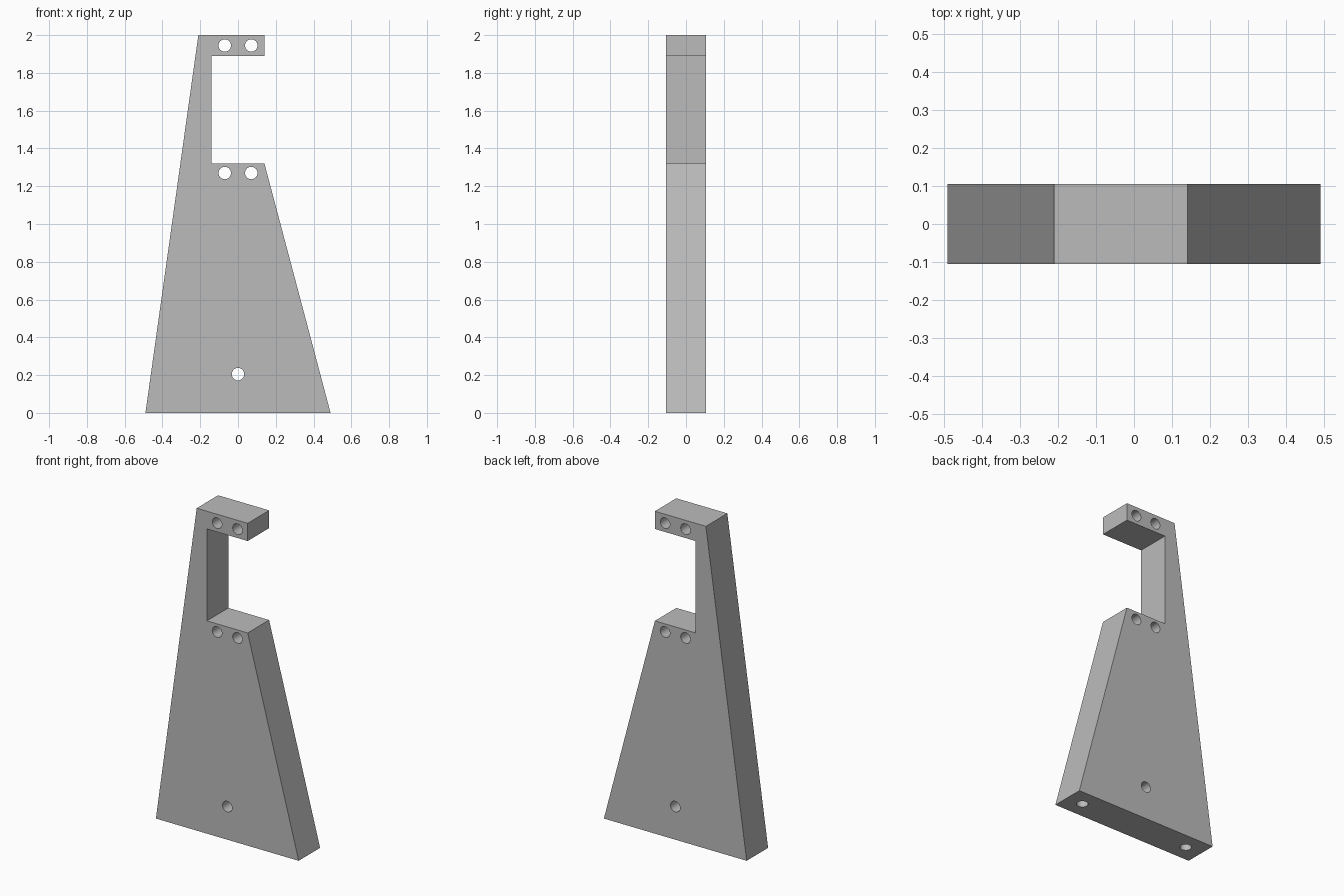
import bpy, bmesh, math

cube = bpy.data.objects.get("Cube")
if cube:
    bpy.data.objects.remove(cube, do_unlink=True)

HALF_DEPTH = 0.105
HOLE_RADIUS = 0.033

grey = bpy.data.materials.new("mid_grey")
grey.use_nodes = True
grey.diffuse_color = (0.5, 0.5, 0.5, 1)
grey.node_tree.nodes["Principled BSDF"].inputs["Base Color"].default_value = (0.5, 0.5, 0.5, 1)

# Bracket plate: tapered outline with a notch, extruded front to back
outline = [(-0.49, 0), (0.49, 0), (0.14, 1.32), (-0.14, 1.32),
           (-0.14, 1.89), (0.14, 1.89), (0.14, 2), (-0.21, 2)]
bm = bmesh.new()
face = bm.faces.new([bm.verts.new((x, -HALF_DEPTH, z)) for x, z in outline])
extruded = bmesh.ops.extrude_face_region(bm, geom=[face])["geom"]
bmesh.ops.translate(bm, vec=(0, 2 * HALF_DEPTH, 0),
                    verts=[v for v in extruded if isinstance(v, bmesh.types.BMVert)])
bmesh.ops.recalc_face_normals(bm, faces=bm.faces)
mesh = bpy.data.meshes.new("bracket_plate")
bm.to_mesh(mesh)
bm.free()
mesh.materials.append(grey)
plate = bpy.data.objects.new("bracket_plate", mesh)
bpy.context.collection.objects.link(plate)


def drill(location, length, tilt=0):
    """Cut a round hole into the plate."""
    bpy.ops.mesh.primitive_cylinder_add(vertices=32, radius=HOLE_RADIUS, depth=length,
                                        location=location, rotation=(tilt, 0, 0))
    cutter = bpy.context.object
    cutter.name = "hole_cutter"
    cutter.hide_render = True
    cutter.data.materials.append(grey)
    bpy.ops.object.select_all(action="DESELECT")
    plate.select_set(True)
    bpy.context.view_layer.objects.active = plate
    cut = plate.modifiers.new("hole", "BOOLEAN")
    cut.operation = "DIFFERENCE"
    cut.solver = "EXACT"
    cut.object = cutter
    bpy.ops.object.modifier_apply(modifier=cut.name)
    bpy.data.objects.remove(cutter, do_unlink=True)


# Through holes: pairs above and below the notch, one near the foot
drill((0, 0, 0.205), 0.5, math.pi / 2)
for side in (-1, 1):
    for z in (1.27, 1.945):
        drill((0.07 * side, 0, z), 0.5, math.pi / 2)
    # Blind mounting holes in the underside
    drill((0.38 * side, 0, 0), 0.4)

bpy.ops.object.shade_smooth_by_angle(angle=math.radians(30))
